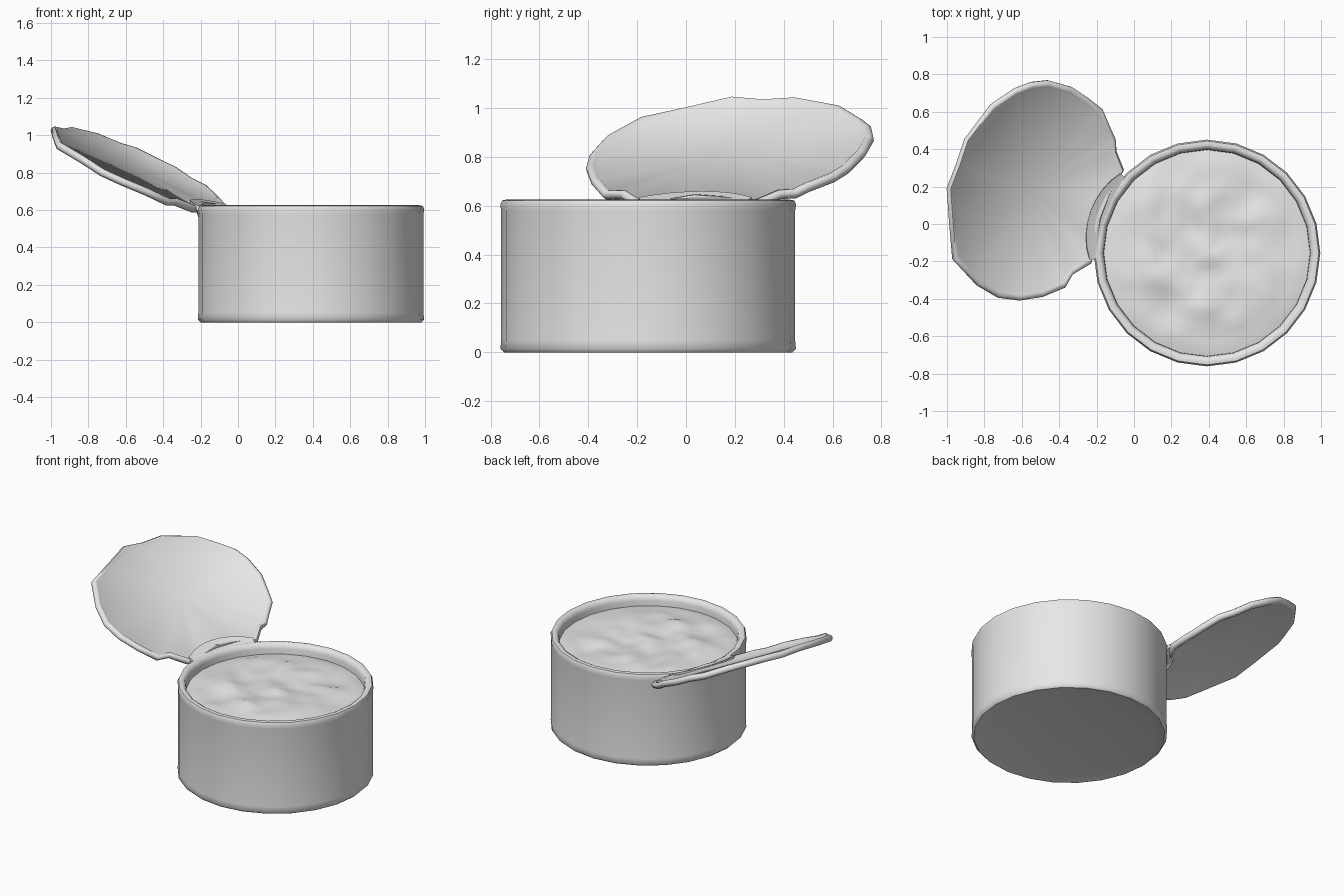
import bpy
import bmesh
import math
from mathutils import Vector, noise

if "Cube" in bpy.data.objects:
    bpy.data.objects.remove(bpy.data.objects["Cube"])

CAN = Vector((0.39, -0.155, 0))
SIDES = 24

metal = bpy.data.materials.new("plain grey")
metal.use_nodes = True
GREY = (0.8, 0.8, 0.8, 1)
metal.diffuse_color = GREY
metal.node_tree.nodes["Principled BSDF"].inputs["Base Color"].default_value = GREY


def loft(name, rings, start, end, angle):
    """Skin a stack of equal rings and close it with a centre point at each end."""
    bm = bmesh.new()
    loops = [[bm.verts.new(p) for p in ring] for ring in rings]
    n = len(loops[0])
    for a, b in zip(loops, loops[1:]):
        for i in range(n):
            j = (i + 1) % n
            bm.faces.new((a[i], a[j], b[j], b[i]))
    for loop, centre in ((loops[0], start), (loops[-1], end)):
        if centre is not None:
            c = bm.verts.new(centre)
            for i in range(n):
                bm.faces.new((loop[i], loop[(i + 1) % n], c))
    bmesh.ops.recalc_face_normals(bm, faces=bm.faces)
    mesh = bpy.data.meshes.new(name)
    bm.to_mesh(mesh)
    bm.free()
    mesh.materials.append(metal)
    obj = bpy.data.objects.new(name, mesh)
    bpy.context.collection.objects.link(obj)
    bpy.ops.object.select_all(action="DESELECT")
    obj.select_set(True)
    bpy.context.view_layer.objects.active = obj
    bpy.ops.object.shade_smooth_by_angle(angle=math.radians(angle))
    return obj


def circle(r, z, n=SIDES):
    return [CAN + Vector((r * math.cos(math.tau * i / n),
                          r * math.sin(math.tau * i / n), z)) for i in range(n)]


# Can: recessed base, rolled foot, straight wall, rolled rim, inner wall
profile = [(0.53, 0.012), (0.565, 0.004), (0.59, 0), (0.605, 0.015), (0.602, 0.05),
           (0.602, 0.58), (0.606, 0.605), (0.598, 0.622), (0.578, 0.626),
           (0.56, 0.615), (0.553, 0.59), (0.55, 0.53)]
loft("can_body", [circle(r, z) for r, z in profile], CAN + Vector((0, 0, 0.012)), None, 50)


# Contents: lumpy surface filling the can just under the rim
def lumpy(p, fade):
    bump = noise.noise(p * 5.5) * 0.028 + noise.noise(p * 11) * 0.012
    return p + Vector((0, 0, bump * fade))


rings = []
for k in range(14, 0, -1):
    t = k / 14
    rings.append([lumpy(p, min(1, (1 - t) * 5)) for p in
                  circle(0.553 * t, 0.575 - 0.02 * t ** 8, 48)])
loft("contents", rings, None, lumpy(CAN + Vector((0, 0, 0.575)), 1), 40)

# Lid: bent outline in plan, laid on a plane that rises away from the hinge
outline = [(-0.46, 0.77), (-0.335, 0.735), (-0.245, 0.675), (-0.17, 0.615),
           (-0.125, 0.51), (-0.10, 0.455), (-0.095, 0.39), (-0.055, 0.29),
           (-0.13, 0.16), (-0.18, 0.03), (-0.2, -0.09),
           (-0.23, -0.21), (-0.33, -0.27), (-0.37, -0.34), (-0.49, -0.39),
           (-0.615, -0.41), (-0.73, -0.395), (-0.84, -0.33), (-0.97, -0.19),
           (-0.985, -0.015), (-1, 0.19), (-0.95, 0.32), (-0.905, 0.455),
           (-0.765, 0.64), (-0.64, 0.725), (-0.55, 0.76)]
OUT = Vector((-0.942, 0.336, 0))
MID = Vector((-0.55, 0.18, 0))
NORMAL = Vector((0.42, -0.15, 0.89))


def on_lid(x, y, scale, lift, wave=0):
    p = MID + (Vector((x, y, 0)) - MID) * scale
    p.z = 0.825 + 0.5 * ((p - CAN).dot(OUT) - 1.015) + wave
    return p + NORMAL * lift


# Rolled lid edge around a thin flat panel
section = [(0.9, -0.01), (0.94, -0.02), (0.975, -0.022), (0.997, -0.008),
           (0.997, 0.008), (0.975, 0.02), (0.945, 0.016), (0.92, 0.004)]
rings = [[on_lid(x, y, s, h, 0.005 * math.sin(i * 2.3) * (s > 0.93))
          for i, (x, y) in enumerate(outline)] for s, h in section]
loft("lid", rings, on_lid(MID.x, MID.y, 1, -0.01), on_lid(MID.x, MID.y, 1, 0.004), 60)

# Hinge: short bent strip blending the lid into the can wall and rim
strip = [(0.605, 0.54), (0.62, 0.585), (0.665, 0.63), (0.66, 0.66), (0.61, 0.636), (0.575, 0.624)]
heading = math.atan2(OUT.y, OUT.x)
rings = []
for k in range(-4, 5):
    a = heading + k * 0.1
    pinch = 1 - (abs(k) / 4) ** 2 * 0.5
    rings.append([CAN + Vector((math.cos(a) * (0.595 + (r - 0.595) * pinch),
                                math.sin(a) * (0.595 + (r - 0.595) * pinch),
                                0.61 + (z - 0.61) * pinch)) for r, z in strip])
loft("hinge", rings, sum(rings[0], Vector()) / 6, sum(rings[-1], Vector()) / 6, 60)
